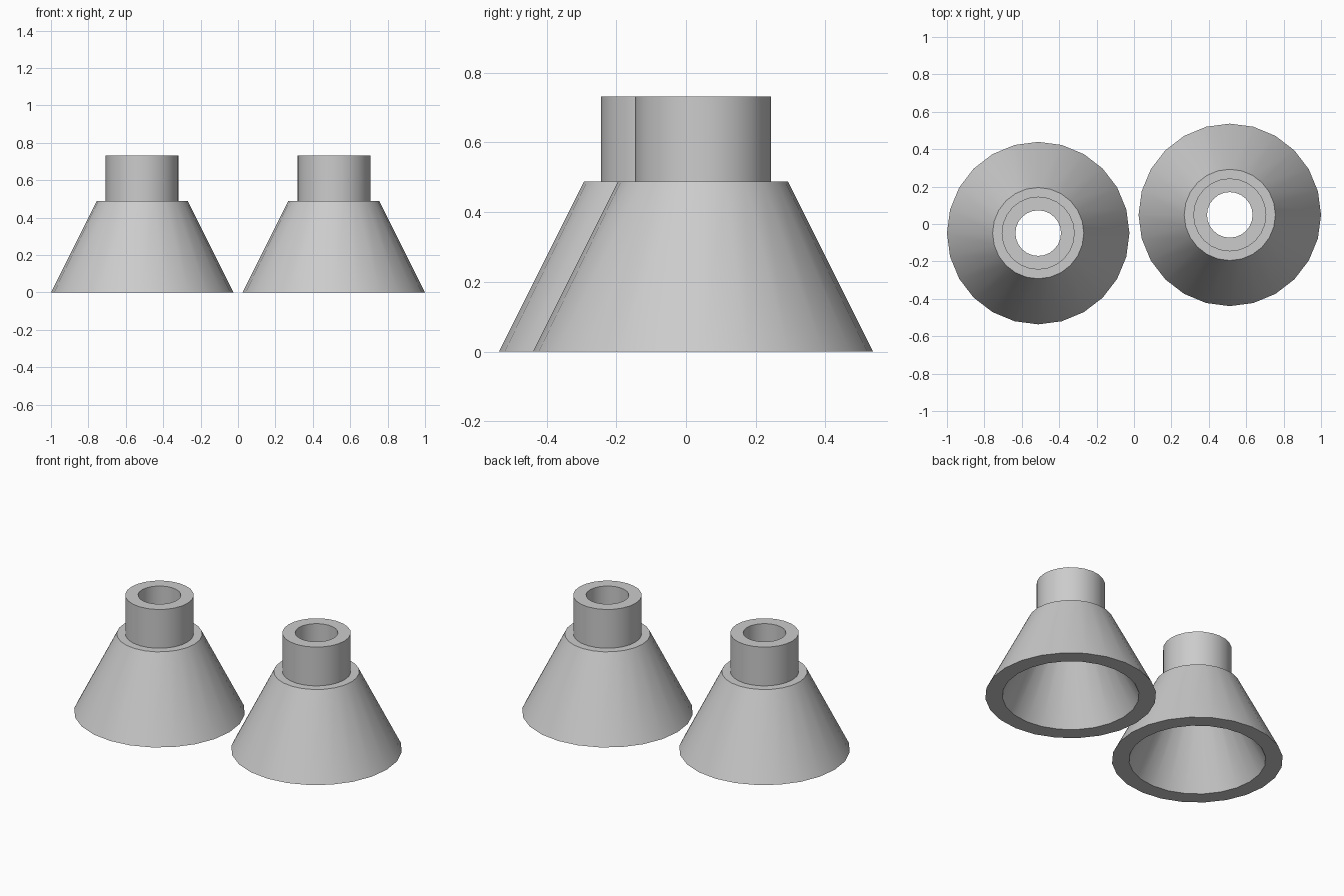
import bpy, bmesh, math

cube = bpy.data.objects.get("Cube")
if cube:
    bpy.data.objects.remove(cube, do_unlink=True)

UNIT = 2 / 41
SIDES = 24

grey = bpy.data.materials.new("light grey")
grey.use_nodes = True
color = (0.6, 0.6, 0.6, 1)
grey.diffuse_color = color
grey.node_tree.nodes["Principled BSDF"].inputs["Base Color"].default_value = color

# Closed wall section (radius, height): flared skirt, ledge, collar, bore, hollow skirt
SECTION = [(10, 0), (5, 10), (4, 10), (4, 15), (2.5, 15), (2.5, 10), (3, 10), (8, 0)]


def hollow_cone(name, x, y):
    """Revolve the wall section into a flared cone with a tubular collar."""
    bm = bmesh.new()
    verts = [bm.verts.new((r * UNIT, 0, z * UNIT)) for r, z in SECTION]
    edges = [bm.edges.new((a, b)) for a, b in zip(verts, verts[1:] + verts[:1])]
    bmesh.ops.spin(bm, geom=verts + edges, cent=(0, 0, 0), axis=(0, 0, 1),
                   angle=math.tau, steps=SIDES, use_merge=True)
    bmesh.ops.remove_doubles(bm, verts=bm.verts, dist=0.0001)
    bmesh.ops.recalc_face_normals(bm, faces=bm.faces)
    mesh = bpy.data.meshes.new(name)
    bm.to_mesh(mesh)
    bm.free()
    mesh.materials.append(grey)
    obj = bpy.data.objects.new(name, mesh)
    obj.location = (x * UNIT, y * UNIT, 0)
    bpy.context.collection.objects.link(obj)
    bpy.ops.object.select_all(action="DESELECT")
    obj.select_set(True)
    bpy.context.view_layer.objects.active = obj
    bpy.ops.object.shade_smooth_by_angle(angle=math.radians(30))


# Two matching cones, offset diagonally
hollow_cone("right_cone", -10.5, -1)
hollow_cone("left_cone", 10.5, 1)
